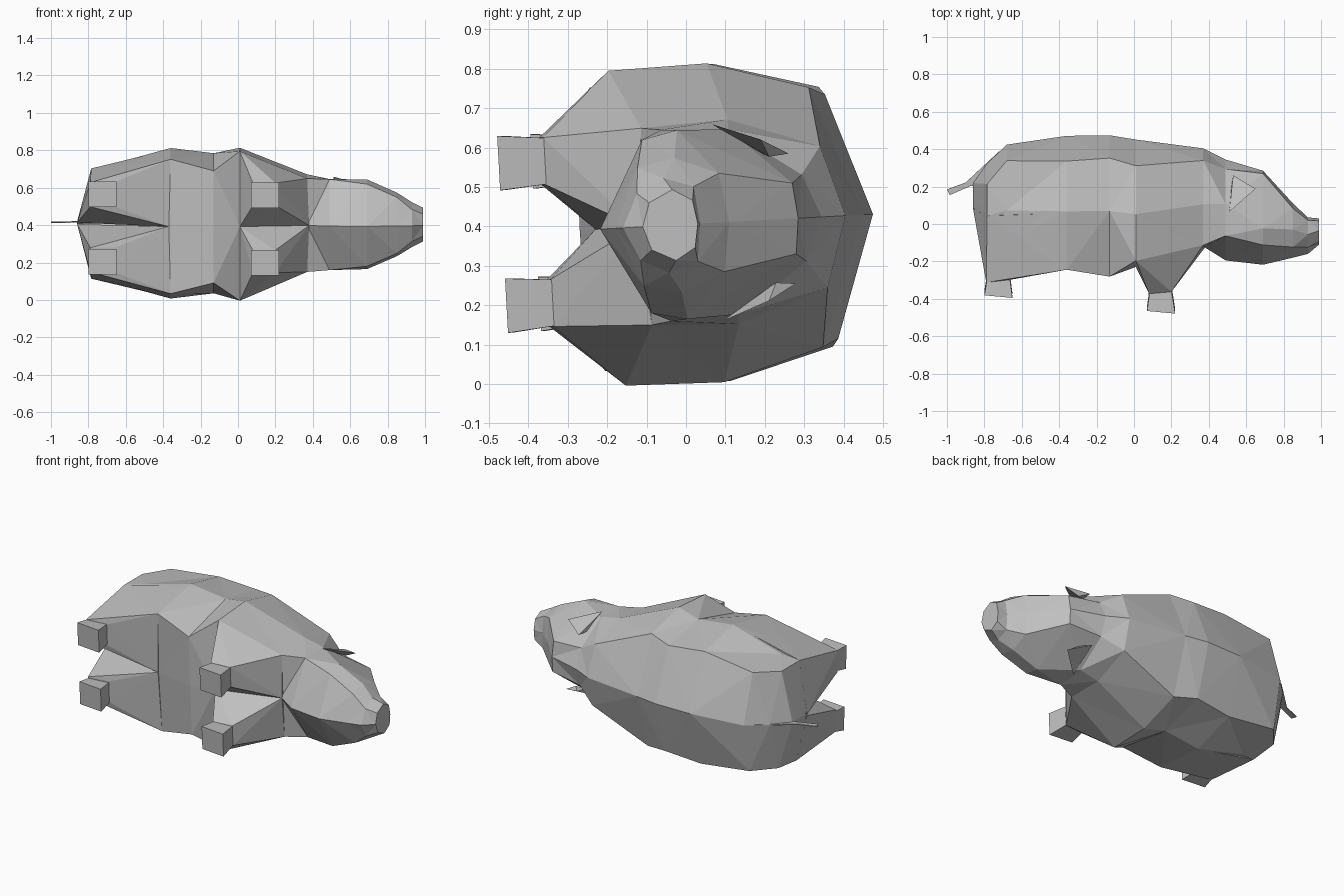
import bpy, bmesh, math
from mathutils import Matrix

if "Cube" in bpy.data.objects:
    bpy.data.objects.remove(bpy.data.objects["Cube"])

# Local frame: x = length, y = the animal's up, z = sideways (it lies on its side)
PLACE = Matrix.Translation((0, 0, 0.405)) @ Matrix.Rotation(0.055, 4, 'X')

skin = bpy.data.materials.new("grey_skin")
skin.diffuse_color = (0.52, 0.52, 0.52, 1)
skin.use_nodes = True
skin.node_tree.nodes["Principled BSDF"].inputs["Base Color"].default_value = skin.diffuse_color


def finish(name, bm):
    bmesh.ops.triangulate(bm, faces=bm.faces)
    bmesh.ops.recalc_face_normals(bm, faces=bm.faces)
    bm.transform(PLACE)
    me = bpy.data.meshes.new(name)
    bm.to_mesh(me)
    bm.free()
    me.materials.append(skin)
    ob = bpy.data.objects.new(name, me)
    bpy.context.collection.objects.link(ob)
    return ob


def hull(name, pts, side):
    bm = bmesh.new()
    for x, u, w in pts:
        bm.verts.new((x, u, w * side))
    res = bmesh.ops.convex_hull(bm, input=bm.verts)
    junk = [g for g in res["geom_interior"] if isinstance(g, bmesh.types.BMVert)]
    bmesh.ops.delete(bm, geom=junk, context='VERTS')
    return finish(name, bm)


# Body sections: x, ridge height, three side points (height, half width), belly height
SECTIONS = [
    (-.86, .22, (.20, .004), (.14, .006), (.09, .004), .08),
    (-.785, .325, (.23, .285), (.06, .295), (-.03, .28), .08),
    (-.68, .425, (.355, .29), (.09, .315), (-.08, .30), .02),
    (-.36, .472, (.355, .33), (.09, .403), (-.225, .36), -.23),
    (-.13, .475, (.37, .31), (.09, .375), (-.265, .30), -.27),
    (.01, .452, (.33, .33), (.075, .405), (-.175, .40), -.23),
    (.37, .405, (.35, .18), (.12, .26), (-.10, .25), -.12),
    (.49, .345, (.30, .11), (.12, .235), (-.05, .243), -.195),
    (.69, .285, (.275, .09), (-.01, .24), (-.10, .22), -.218),
    (.85, .11, (.09, .125), (-.02, .17), (-.115, .15), -.18),
    (.93, .035, (.025, .095), (-.05, .12), (-.12, .085), -.16),
    (.99, .03, (.02, .06), (-.03, .09), (-.09, .06), -.11),
]

bm = bmesh.new()
rings = []
for x, top, a, b, c, low in SECTIONS:
    loop = [(top, 0), a, b, c, (low, 0)]
    loop += [(u, -w) for u, w in (c, b, a)]
    rings.append([bm.verts.new((x, u, w)) for u, w in loop])
for r, s in zip(rings, rings[1:]):
    for i in range(8):
        j = (i + 1) % 8
        bm.faces.new((r[i], r[j], s[j], s[i]))
bm.faces.new(rings[0])
bm.faces.new(rings[-1])
body = finish("body", bm)


def foot_ring(x0, x1, u0, u1, w0, w1):
    return [(x, u, w) for x, u in ((x0, u0), (x1, u1)) for w in (w0, w1)]


legs = []
for side, tag in ((1, "left"), (-1, "right")):
    # Front leg: shoulder wedge and block foot
    legs.append(hull("front_thigh_" + tag,
         [(.01, -.175, .40), (.01, -.23, 0), (.38, -.125, 0), (.37, -.10, .25),
          (.01, .07, .40), (.36, .10, .255)]
         + foot_ring(.08, .20, -.36, -.35, .12, .24), side))
    legs.append(hull("front_foot_" + tag,
         foot_ring(.085, .20, -.34, -.34, .122, .238)
         + foot_ring(.07, .22, -.452, -.466, .112, .25), side))
    # Rear leg: haunch wedge and block foot, leaving a cleft between the legs
    legs.append(hull("rear_thigh_" + tag,
         [(-.37, -.23, 0), (-.36, -.225, .36), (-.37, .08, .395), (-.785, .06, .295),
          (-.86, .08, .004), (-.79, -.295, .24)]
         + foot_ring(-.79, -.66, -.30, -.285, .11, .24), side))
    legs.append(hull("rear_foot_" + tag,
         foot_ring(-.785, -.665, -.28, -.27, .12, .238)
         + foot_ring(-.80, -.65, -.368, -.382, .112, .25), side))
    # Ear: thin pointed flap
    hull("ear_" + tag,
         [(.51, .08, .25), (.53, .27, .165), (.65, .20, .205), (.52, .20, .17),
          (.57, .22, .16)], side)

# Merge the legs into the body so that no inner walls remain
for leg in legs:
    mod = body.modifiers.new(leg.name, 'BOOLEAN')
    mod.operation = 'UNION'
    mod.solver = 'EXACT'
    mod.object = leg
bpy.context.view_layer.update()
joined = bpy.data.meshes.new_from_object(
    body.evaluated_get(bpy.context.evaluated_depsgraph_get()))
body.modifiers.clear()
if len(joined.polygons) > 200:
    body.data = joined
    for leg in legs:
        bpy.data.objects.remove(leg)

# Tail: thin flat strip
bm = bmesh.new()
outline = [(-.72, .39), (-.90, .222), (-1.0, .185), (-.985, .155), (-.87, .205), (-.78, .2)]
lo = [bm.verts.new((x, u, -.003)) for x, u in outline]
hi = [bm.verts.new((x, u, .003)) for x, u in outline]
bm.faces.new(lo)
bm.faces.new(hi)
for i in range(6):
    j = (i + 1) % 6
    bm.faces.new((lo[i], lo[j], hi[j], hi[i]))
finish("tail", bm)
